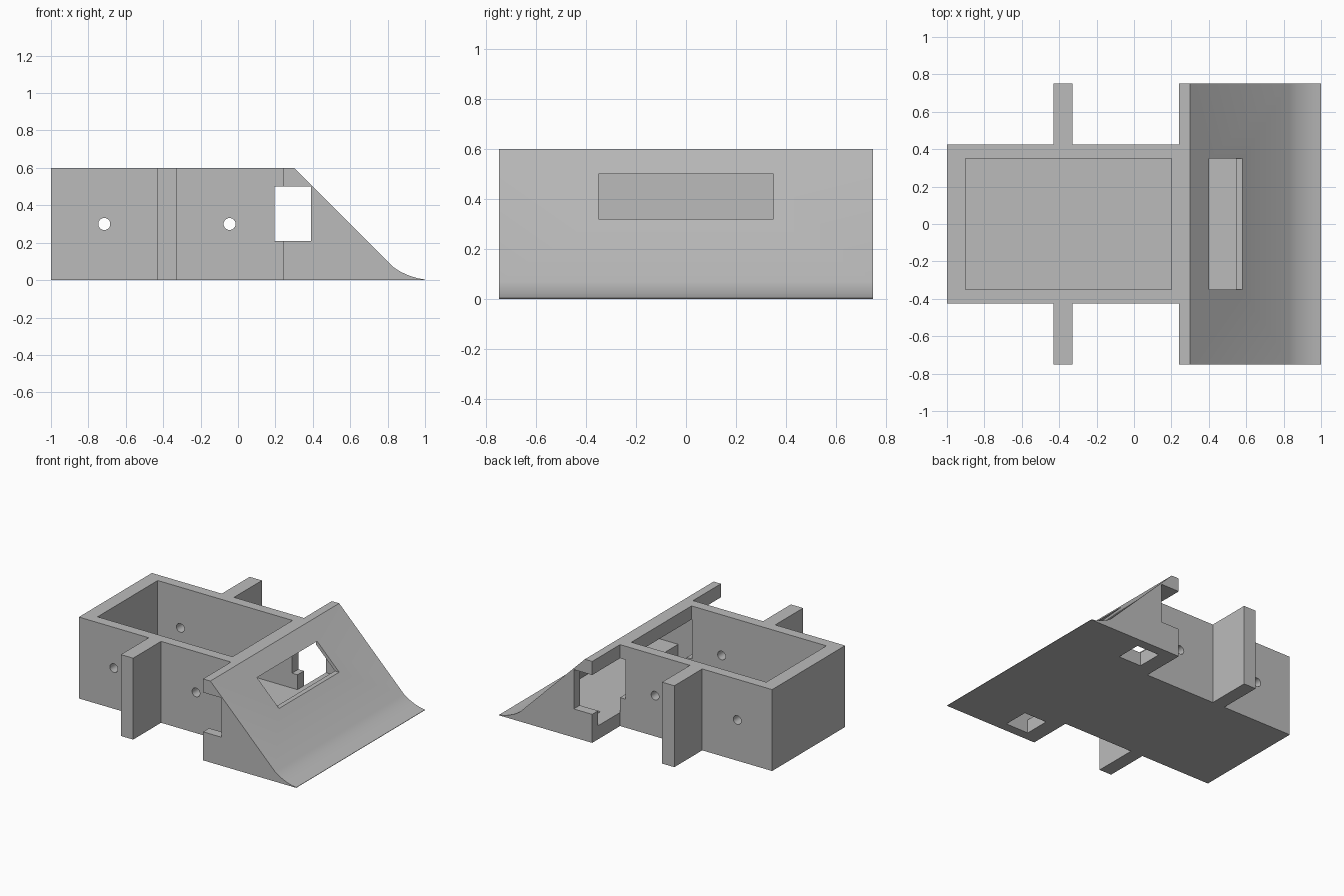
import bpy, bmesh, math

default = bpy.data.objects.get("Cube")
if default:
    bpy.data.objects.remove(default, do_unlink=True)

grey = bpy.data.materials.new("plain_grey")
grey.use_nodes = True
COLOUR = (0.5, 0.5, 0.5, 1)
grey.diffuse_color = COLOUR
grey.node_tree.nodes["Principled BSDF"].inputs["Base Color"].default_value = COLOUR


def prism(name, profile, y0, y1):
    """Extrude an (x, z) profile along y."""
    bm = bmesh.new()
    face = bm.faces.new([bm.verts.new((x, y0, z)) for x, z in profile])
    ext = bmesh.ops.extrude_face_region(bm, geom=[face])
    verts = [g for g in ext["geom"] if isinstance(g, bmesh.types.BMVert)]
    bmesh.ops.translate(bm, verts=verts, vec=(0, y1 - y0, 0))
    bmesh.ops.recalc_face_normals(bm, faces=bm.faces)
    mesh = bpy.data.meshes.new(name)
    bm.to_mesh(mesh)
    bm.free()
    mesh.materials.append(grey)
    obj = bpy.data.objects.new(name, mesh)
    bpy.context.collection.objects.link(obj)
    return obj


def block(name, x, y, z):
    return prism(name, [(x[0], z[0]), (x[1], z[0]), (x[1], z[1]), (x[0], z[1])], *y)


def combine(target, tool, operation="DIFFERENCE"):
    """Apply a boolean and discard the tool object."""
    tool.hide_render = True
    mod = target.modifiers.new("cut", "BOOLEAN")
    mod.operation, mod.solver, mod.object = operation, "EXACT", tool
    bpy.context.view_layer.objects.active = target
    bpy.ops.object.modifier_apply(modifier=mod.name)
    bpy.data.objects.remove(tool, do_unlink=True)


WIDE, BOX, INNER = 0.75, 0.425, 0.35

# Ramp with a curved toe and a hollow that follows the slope
toe = [(1, 0.003), (0.96, 0.01), (0.92, 0.022), (0.87, 0.044), (0.83, 0.07)]
hull = prism("hull", [(0.24, 0), (1, 0)] + toe + [(0.3, 0.6), (0.24, 0.6)], -WIDE, WIDE)
combine(hull, prism("ramp_hollow", [(0.1, 0.1), (0.765, 0.1), (0.365, 0.5), (0.1, 0.5)],
                    -0.68, 0.68))

# Rear box joined to the ramp, then its tray and the passage forward
combine(hull, block("box", (-1, 0.24), (-BOX, BOX), (0, 0.6)), "UNION")
combine(hull, block("tray", (-0.9, 0.2), (-INNER, INNER), (0.1, 0.8)))
combine(hull, block("passage", (0.1, 0.3), (-INNER, INNER), (0.1, 0.5)))

# Side slot and the window in the slope
combine(hull, block("side_slot", (0.195, 0.39), (-1, 1), (0.21, 0.5)))
combine(hull, block("slope_window", (0.3, 0.8), (-INNER, INNER), (0.32, 0.5)))

# Square openings under the ramp
for side in (-1, 1):
    ys = sorted((side * 0.49, side * 0.68))
    combine(hull, block("floor_opening", (0.355, 0.54), ys, (-0.1, 0.15)))

# Round holes through the box walls
for x in (-0.715, -0.045):
    ring = [(x + 0.032 * math.cos(a * math.tau / 32), 0.3 + 0.032 * math.sin(a * math.tau / 32))
            for a in range(32)]
    combine(hull, prism("wall_hole", ring, -0.6, 0.6))

# Side fins
fins = [block(name, (-0.43, -0.33), ys, (0, 0.6))
        for name, ys in (("right_fin", (-WIDE, -BOX)), ("left_fin", (BOX, WIDE)))]

bpy.ops.object.select_all(action="DESELECT")
for obj in [hull] + fins:
    obj.select_set(True)
bpy.context.view_layer.objects.active = hull
bpy.ops.object.shade_smooth_by_angle(angle=math.radians(25))
